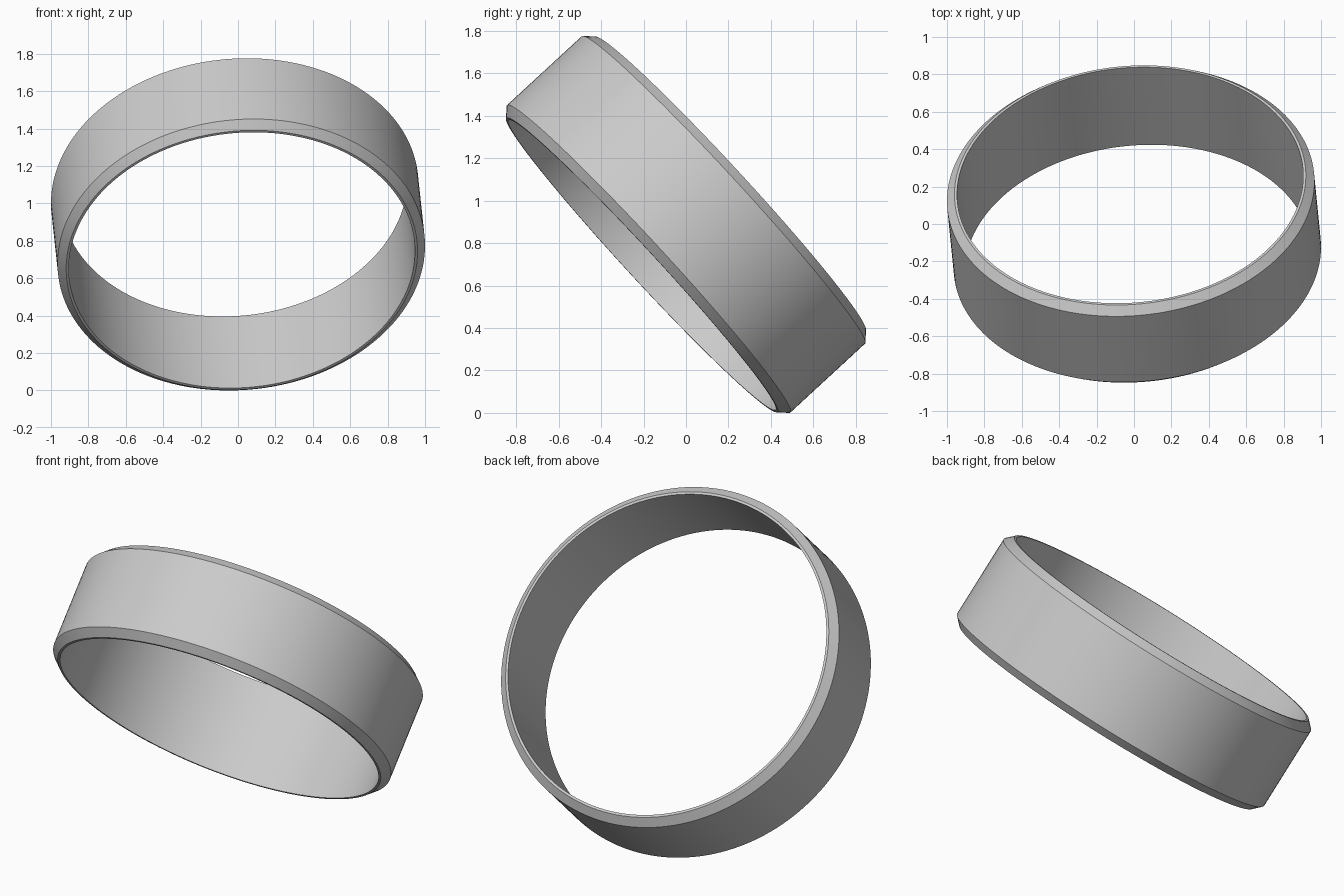
import bpy
import bmesh
import math
from mathutils import Vector

# Remove the default cube only
cube = bpy.data.objects.get("Cube")
if cube:
    bpy.data.objects.remove(cube, do_unlink=True)

OUTER, INNER = 0.985, 0.928       # radii
HALF_BAND, CHAMFER = 0.24, 0.043  # half width of the outer band, bevel size
SEGMENTS = 160
AXIS = Vector((-0.073, 0.733, 0.676))

# Plain grey metal
grey = bpy.data.materials.new("plain grey")
colour = (0.6, 0.6, 0.6, 1)
grey.diffuse_color = colour
grey.use_nodes = True
for node in grey.node_tree.nodes:
    if node.type == "BSDF_PRINCIPLED":
        node.inputs["Base Color"].default_value = colour

# Cross-section of the band: straight bore, flat rims, chamfered outer edges
end = HALF_BAND + CHAMFER
upper = [(INNER, end), (OUTER - CHAMFER, end), (OUTER, HALF_BAND)]
profile = upper + [(r, -h) for r, h in reversed(upper)]

# Spin the closed cross-section into a ring
bm = bmesh.new()
verts = [bm.verts.new((r, 0, h)) for r, h in profile]
edges = [bm.edges.new((v, verts[i - 1])) for i, v in enumerate(verts)]
bmesh.ops.spin(bm, geom=verts + edges, cent=(0, 0, 0), axis=(0, 0, 1),
               angle=math.tau, steps=SEGMENTS)
bmesh.ops.remove_doubles(bm, verts=bm.verts, dist=0.0001)
bmesh.ops.recalc_face_normals(bm, faces=bm.faces)
mesh = bpy.data.meshes.new("ring_band")
bm.to_mesh(mesh)
bm.free()
mesh.materials.append(grey)

# Tilt the ring and stand it on the ground
ring = bpy.data.objects.new("ring_band", mesh)
bpy.context.collection.objects.link(ring)
tilt = AXIS.to_track_quat("Z", "Y").to_matrix().to_4x4()
mesh.transform(tilt)
ring.location.z = -min(v.co.z for v in mesh.vertices)

# Smooth walls with crisp chamfer edges
bpy.ops.object.select_all(action="DESELECT")
ring.select_set(True)
bpy.context.view_layer.objects.active = ring
bpy.ops.object.shade_smooth_by_angle(angle=math.radians(30))
